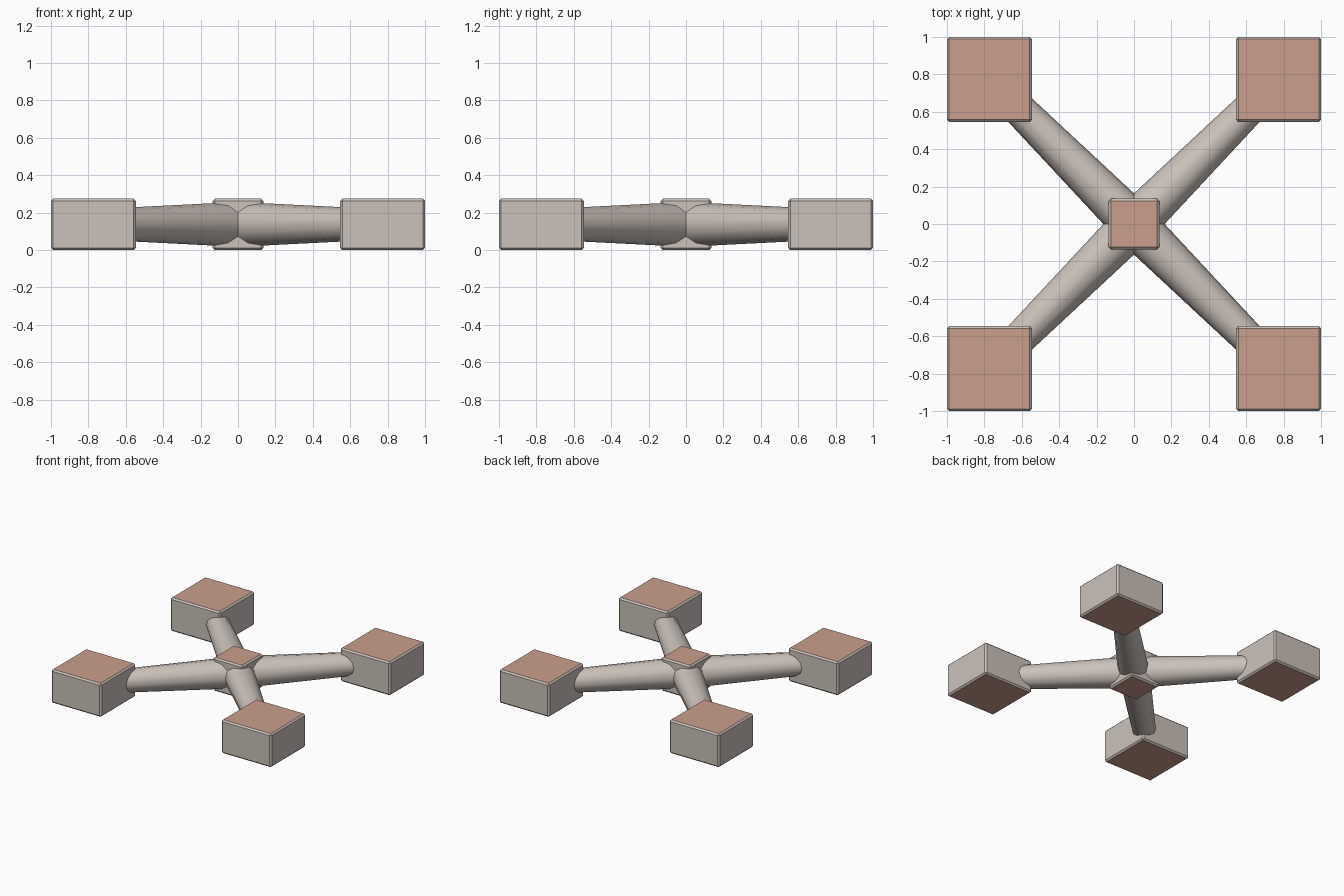
import bpy, bmesh, math
from mathutils import Vector, Matrix

if "Cube" in bpy.data.objects:
    bpy.data.objects.remove(bpy.data.objects["Cube"])

H = 0.275        # overall height
MID = H / 2


def material(name, rgb):
    m = bpy.data.materials.new(name)
    m.diffuse_color = (*rgb, 1)
    m.use_nodes = True
    m.node_tree.nodes["Principled BSDF"].inputs["Base Color"].default_value = m.diffuse_color
    return m


GREY = material("warm grey", (0.60, 0.535, 0.49))
CLAY = material("terracotta", (0.59, 0.345, 0.265))


def finish(bm, name, mats):
    me = bpy.data.meshes.new(name)
    bm.to_mesh(me)
    bm.free()
    for m in mats:
        me.materials.append(m)
    ob = bpy.data.objects.new(name, me)
    bpy.context.collection.objects.link(ob)
    return ob


def block(name, x, y, size):
    """Bevelled box with terracotta top and bottom faces."""
    bm = bmesh.new()
    bmesh.ops.create_cube(bm, size=1)
    bmesh.ops.scale(bm, vec=(size, size, H), verts=bm.verts)
    bmesh.ops.bevel(bm, geom=bm.edges[:], offset=0.012, segments=1, affect='EDGES')
    bmesh.ops.translate(bm, vec=(x, y, MID), verts=bm.verts)
    bm.normal_update()
    for f in bm.faces:
        f.material_index = 1 if abs(f.normal.z) > 0.95 else 0
    finish(bm, name, (GREY, CLAY))


def arm(name, sx, sy):
    """Tapered twelve-sided strut from the hub to a corner block."""
    end = Vector((sx * 0.77, sy * 0.77, 0))
    length = end.length
    bm = bmesh.new()
    bmesh.ops.create_cone(bm, cap_ends=True, segments=12,
                          radius1=0.12, radius2=0.081, depth=length)
    rot = end.to_track_quat('Z', 'Y').to_matrix().to_4x4()
    bm.transform(Matrix.Translation(end / 2 + Vector((0, 0, MID))) @ rot)
    for f in bm.faces:
        f.smooth = len(f.verts) == 4
    for e in bm.edges:
        if any(len(f.verts) > 4 for f in e.link_faces):
            e.smooth = False
    finish(bm, name, (GREY,))


# centre hub
block("hub", 0, 0, 0.27)

# four corner blocks and their struts
for fb, sy in (("front", -1), ("back", 1)):
    for lr, sx in (("left", -1), ("right", 1)):
        block(f"{fb}_{lr}_block", sx * 0.773, sy * 0.773, 0.454)
        arm(f"{fb}_{lr}_arm", sx, sy)
